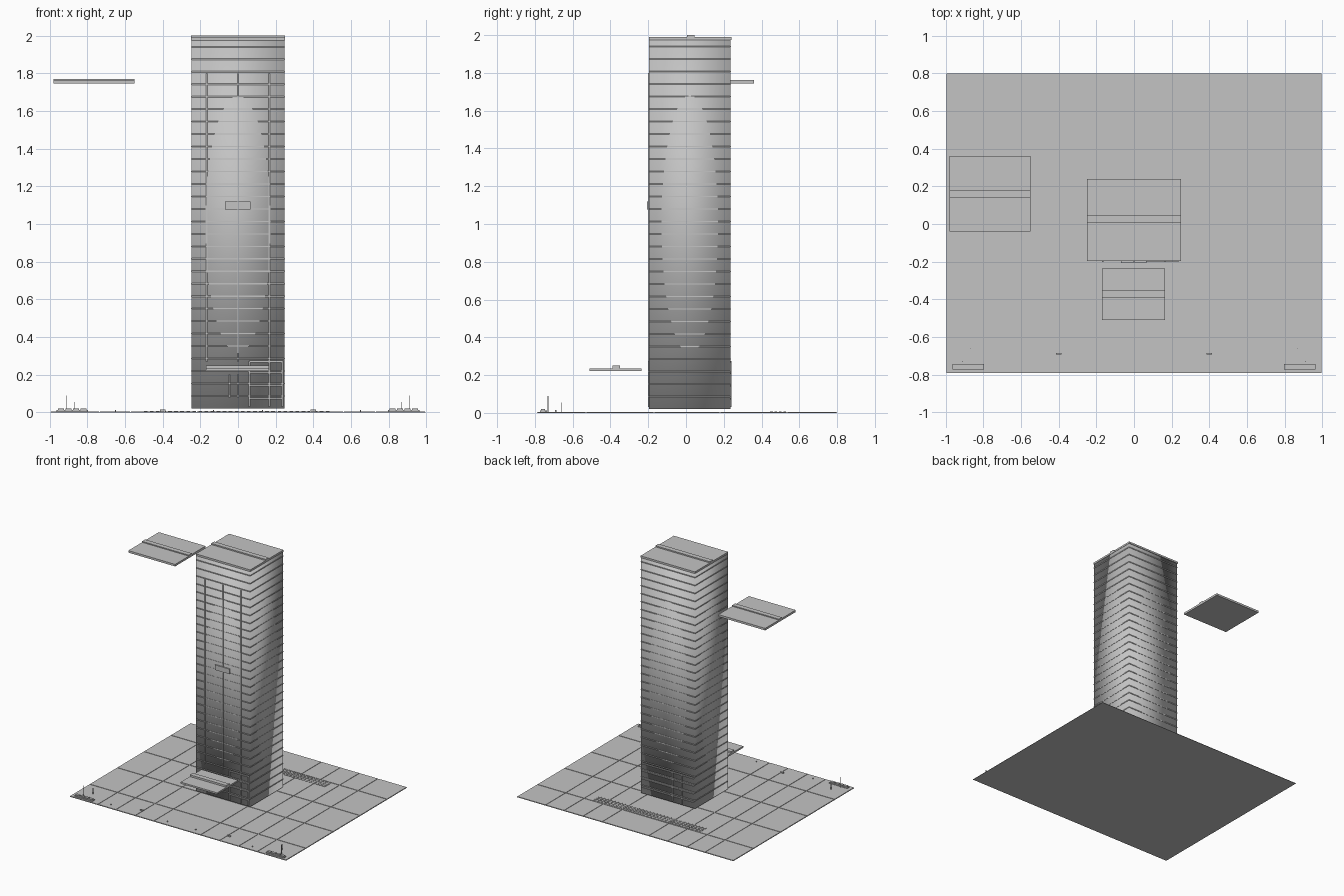
import bpy, bmesh

if "Cube" in bpy.data.objects:
    bpy.data.objects.remove(bpy.data.objects["Cube"], do_unlink=True)

grey = bpy.data.materials.new("plain grey")
grey.use_nodes = True
grey.diffuse_color = (0.55, 0.55, 0.55, 1)
bsdf = next(n for n in grey.node_tree.nodes if n.type == 'BSDF_PRINCIPLED')
bsdf.inputs["Base Color"].default_value = grey.diffuse_color
bsdf.inputs["Roughness"].default_value = 0.8


def boxes(name, spans, smooth=False):
    """One object made of boxes, each (x0, x1, y0, y1, z0, z1)."""
    bm = bmesh.new()
    for x0, x1, y0, y1, z0, z1 in spans:
        for v in bmesh.ops.create_cube(bm, size=1)["verts"]:
            v.co.x = x0 if v.co.x < 0 else x1
            v.co.y = y0 if v.co.y < 0 else y1
            v.co.z = z0 if v.co.z < 0 else z1
    for f in bm.faces:
        f.smooth = smooth
    mesh = bpy.data.meshes.new(name)
    bm.to_mesh(mesh)
    bm.free()
    mesh.materials.append(grey)
    ob = bpy.data.objects.new(name, mesh)
    bpy.context.collection.objects.link(ob)
    return ob


def slab_roof(name, x0, x1, y0, y1, z0, z1, ridge_y, ridge_top):
    """Flat slab with a raised strip running across it."""
    boxes(name, [(x0, x1, y0, y1, z0, z1)])
    boxes(name + "_strip", [(x0, x1, ridge_y - 0.02, ridge_y + 0.02, z1, ridge_top)])


# Tower body and floor bands
L, R, F, B = -0.25, 0.25, -0.197, 0.237
inset = 0.002
boxes("tower_body", [(L + inset, R - inset, F + inset, B - inset, 0.02, 1.975)], smooth=True)
pitch = 0.0662
boxes("floor_bands", [(L, R, F, B, z - 0.003, z + 0.003)
                      for z in (0.087 + pitch * i for i in range(29))])

# Roof, hovering side deck and entrance canopy
slab_roof("roof", L, R, F, 0.24, 1.975, 1.99, 0.025, 2.0)
slab_roof("side_deck", -0.98, -0.55, -0.04, 0.36, 1.745, 1.762, 0.16, 1.77)
slab_roof("entrance_canopy", -0.17, 0.165, -0.51, -0.235, 0.222, 0.235, -0.37, 0.25)

# Front fins and blank plaque
boxes("front_fins", [(x - 0.003, x + 0.003, F - 0.004, F + 0.004, 0.27, 1.8)
                     for x in (-0.166, 0, 0.166)])
boxes("front_plaque", [(-0.068, 0.066, -0.206, F, 1.078, 1.12)])


# Entrance frames on the front and back
def entrance(name, y, posts, x0, x1):
    parts = [(x - 0.003, x + 0.003, y - 0.003, y + 0.003, 0.03, 0.27) for x in posts]
    parts += [(x0, x1, y - 0.003, y + 0.003, z - 0.004, z + 0.004)
              for z in (0.075, 0.145, 0.21, 0.27)]
    boxes(name, parts)


entrance("front_entrance", F, (0.06, 0.166, 0.235), 0.06, 0.24)
entrance("back_entrance", B, (-0.04, -0.13), -0.24, 0.24)
boxes("front_door_posts", [(x - 0.003, x + 0.003, F - 0.003, F, 0.08, 0.2)
                           for x in (-0.045, 0)])

# Paved plaza with narrow joints between the slabs
GX, GY0, GY1 = 0.995, -0.79, 0.8
xs = (-GX, -0.735, -0.57, -0.39, -0.22, 0.21, 0.385, 0.56, 0.73, GX)
ys = (GY0, -0.53, -0.17, 0.18, 0.535, GY1)
gap = 0.003
boxes("plaza_base", [(-GX, GX, GY0, GY1, 0, 0.002)])
boxes("plaza_slabs", [(a + gap, b - gap, c + gap, d - gap, 0.002, 0.005)
                      for a, b in zip(xs, xs[1:]) for c, d in zip(ys, ys[1:])])

# Rows of small floor grates behind the tower
boxes("floor_grates", [(x - 0.01, x + 0.01, y - 0.007, y + 0.007, 0.004, 0.008)
                       for x in (-0.49 + 0.0322 * i for i in range(31))
                       for y in (0.453, 0.476, 0.499, 0.522)])

# Planters, lamp posts, benches and bollards on both sides
planters, posts, benches, bollards = [], [], [], []
for s in (-1, 1):
    cx = s * 0.88
    planters.append((cx - 0.083, cx + 0.083, -0.772, -0.742, 0.004, 0.013))
    for i in range(4):
        x = cx + (i - 1.5) * 0.04
        planters.append((x - 0.016, x + 0.016, -0.768, -0.746, 0.013, 0.02))
    for x, y, h in ((0.912, -0.73, 0.09), (0.87, -0.66, 0.055)):
        posts.append((s * x - 0.002, s * x + 0.002, y - 0.002, y + 0.002, 0.004, h))
    benches.append((s * 0.4 - 0.014, s * 0.4 + 0.014, -0.694, -0.686, 0.004, 0.014))
    for x in (0.13, 0.65):
        bollards.append((s * x - 0.003, s * x + 0.003, -0.743, -0.737, 0.004, 0.012))
boxes("planters", planters)
boxes("lamp_posts", posts)
boxes("benches", benches)
boxes("bollards", bollards)
